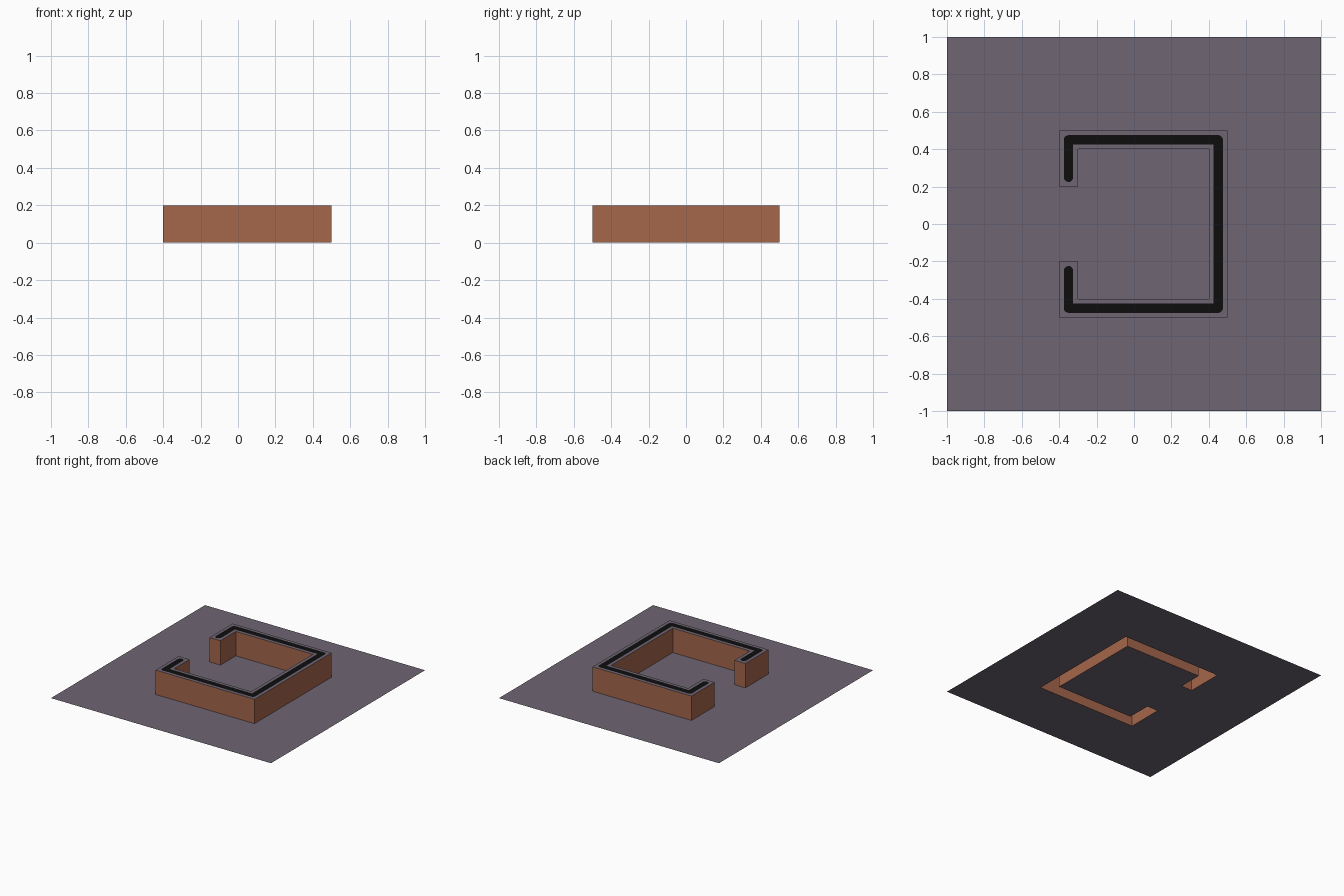
import bpy, bmesh, math
from mathutils import Vector

if "Cube" in bpy.data.objects:
    bpy.data.objects.remove(bpy.data.objects["Cube"])

HEIGHT, INSET, RADIUS, STEPS = 0.2, 0.025, 0.025, 6


def material(name, rgb):
    m = bpy.data.materials.new(name)
    m.diffuse_color = (*rgb, 1)
    m.use_nodes = True
    m.node_tree.nodes["Principled BSDF"].inputs["Base Color"].default_value = m.diffuse_color
    return m


stone = material("purple_grey_stone", (0.156, 0.133, 0.174))
brick = material("brown_brick", (0.376, 0.133, 0.070))
black = material("black_stripe", (0.004, 0.004, 0.004))

# Counter-clockwise footprint of the wall: a square with a gap on the left
half = [(-0.3, -0.2), (-0.4, -0.2), (-0.4, -0.5), (0.5, -0.5)]
inner = [(0.4, -0.4), (-0.3, -0.4)]
footprint = (half + [(x, -y) for x, y in reversed(half)]
             + [(x, -y) for x, y in reversed(inner)] + inner)


def stripe_outline(points):
    """Inset the footprint, rounding its outward corners."""
    out = []
    for i, p in enumerate(points):
        p = Vector(p)
        d0 = (p - Vector(points[i - 1])).normalized()
        d1 = (Vector(points[(i + 1) % len(points)]) - p).normalized()
        n0, n1 = Vector((-d0.y, d0.x)), Vector((-d1.y, d1.x))
        if d0.x * d1.y - d0.y * d1.x < 0:       # inward corner stays sharp
            out.append(p + INSET * (n0 + n1))
            continue
        centre = p + (INSET + RADIUS) * (n0 + n1)
        for k in range(STEPS + 1):
            a = math.pi / 2 * k / STEPS
            q = centre - RADIUS * (math.cos(a) * n0 + math.sin(a) * n1)
            if not out or (q - out[-1]).length > 1e-4:
                out.append(q)
    if (out[0] - out[-1]).length < 1e-4:
        out.pop()
    return out


def loop(bm, points, z):
    verts = [bm.verts.new((p[0], p[1], z)) for p in points]
    edges = [bm.edges.new((v, verts[(i + 1) % len(verts)]))
             for i, v in enumerate(verts)]
    return verts, edges


def fill(bm, edges, index):
    """Fill a flat region, holes left open, facing up."""
    res = bmesh.ops.triangle_fill(bm, edges=edges, use_beauty=True,
                                  normal=(0, 0, 1))
    for f in [g for g in res["geom"] if isinstance(g, bmesh.types.BMFace)]:
        f.normal_update()
        if f.normal.z < 0:
            f.normal_flip()
        f.material_index = index


def finish(bm, name, mats):
    mesh = bpy.data.meshes.new(name)
    bm.to_mesh(mesh)
    bm.free()
    for m in mats:
        mesh.materials.append(m)
    bpy.context.collection.objects.link(bpy.data.objects.new(name, mesh))


# Ground sheet, open under the hollow wall
bm = bmesh.new()
_, border = loop(bm, [(-1, -1), (1, -1), (1, 1), (-1, 1)], 0)
_, hole = loop(bm, footprint, 0)
fill(bm, border + hole, 0)
finish(bm, "ground_sheet", [stone])

# Wall: brown sides, grey top with a black rounded stripe cut into it
bm = bmesh.new()
low, _ = loop(bm, footprint, 0)
high, rim = loop(bm, footprint, HEIGHT)
for i in range(len(low)):
    j = (i + 1) % len(low)
    bm.faces.new((low[i], low[j], high[j], high[i])).material_index = 1
stripe, stripe_edges = loop(bm, stripe_outline(footprint), HEIGHT)
fill(bm, rim + stripe_edges, 0)
bm.faces.new(stripe).material_index = 2
finish(bm, "enclosure_wall", [stone, brick, black])
